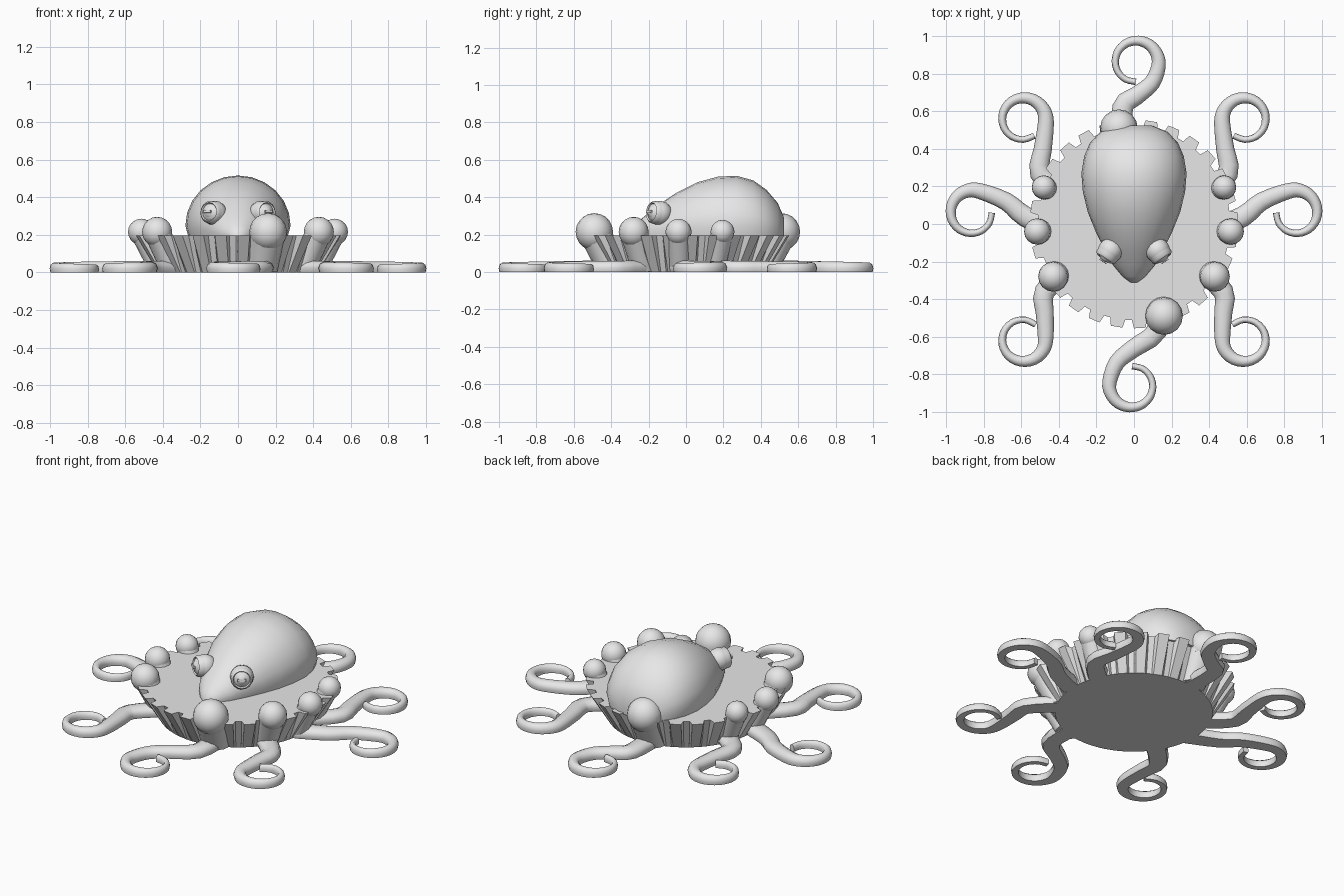
import bpy, bmesh
from math import sin, cos, pi, radians
from mathutils import Vector, Matrix

cube = bpy.data.objects.get("Cube")
if cube:
    bpy.data.objects.remove(cube, do_unlink=True)

grey = bpy.data.materials.new("plain_grey")
grey.use_nodes = True
grey.diffuse_color = (0.8, 0.8, 0.8, 1)
grey.node_tree.nodes["Principled BSDF"].inputs["Base Color"].default_value = (0.8, 0.8, 0.8, 1)


def finish(name, bm, angle=40):
    """Turn a bmesh into a named object, smooth below the given angle."""
    bmesh.ops.recalc_face_normals(bm, faces=bm.faces)
    mesh = bpy.data.meshes.new(name)
    bm.to_mesh(mesh)
    bm.free()
    mesh.materials.append(grey)
    ob = bpy.data.objects.new(name, mesh)
    bpy.context.collection.objects.link(ob)
    if angle:
        bpy.ops.object.select_all(action='DESELECT')
        ob.select_set(True)
        bpy.context.view_layer.objects.active = ob
        bpy.ops.object.shade_smooth_by_angle(angle=radians(angle))
    return ob


def loft(bm, rings):
    """Skin closed rings of points and cap both ends."""
    loops = [[bm.verts.new(p) for p in ring] for ring in rings]
    n = len(loops[0])
    for a, b in zip(loops, loops[1:]):
        for i in range(n):
            j = (i + 1) % n
            bm.faces.new((a[i], a[j], b[j], b[i]))
    bm.faces.new(loops[0])
    bm.faces.new(loops[-1])


def circle(c, r, z, n=16):
    return [(c[0] + r * cos(2 * pi * i / n), c[1] + r * sin(2 * pi * i / n), z)
            for i in range(n)]


def smooth_path(pts, steps=3):
    """Catmull-Rom samples through the given points."""
    p = [pts[0]] + pts + [pts[-1]]
    out = []
    for a, b, c, d in zip(p, p[1:], p[2:], p[3:]):
        for s in range(steps):
            t = s / steps
            out.append(0.5 * (2 * b + (c - a) * t + (2 * a - 5 * b + 4 * c - d) * t * t
                              + (3 * b - a - 3 * c + d) * t ** 3))
    return out + [pts[-1]]


# Pleated cup with a flat top
def cup():
    teeth = 28
    top, bottom = [], []
    for k in range(teeth):
        for f, r in ((0, 0.555), (0.5, 0.555), (0.6, 0.512), (0.9, 0.512)):
            a = 2 * pi * (k + f) / teeth
            top.append((r * cos(a), r * sin(a), 0.195))
            bottom.append((0.435 * cos(a), 0.435 * sin(a), 0))
    bm = bmesh.new()
    loft(bm, [bottom, top])
    finish("pleated_cup", bm, 0)


# Arm: round bulb on the rim, leaning stem, and a tapered curl on the ground
def arm(name, side, bulb, r, mids, centre, start, sweep):
    def xy(p):
        return Vector((p[0] * side, p[1]))

    top = xy(bulb)
    foot = top * 0.81
    bm = bmesh.new()
    bmesh.ops.create_uvsphere(bm, u_segments=16, v_segments=10, radius=r,
                              matrix=Matrix.Translation((top.x, top.y, 0.215)))
    finish(name + "_bulb", bm)

    bm = bmesh.new()
    loft(bm, [circle(foot, r * 0.8, 0.004), circle(foot.lerp(top, 0.25), r * 0.82, 0.055),
              circle(top, r * 0.96, 0.215)])
    finish(name + "_stem", bm)

    pts = [foot] + [xy(m) for m in mids]
    turns = 9
    for i in range(turns + 1):
        a = radians(start + sweep * i / turns)
        rad = 0.122 - 0.018 * i / turns
        pts.append(xy((centre[0] + rad * cos(a), centre[1] + rad * sin(a))))
    path = smooth_path(pts)
    rings = []
    for i, p in enumerate(path):
        t = i / (len(path) - 1)
        d = (path[min(i + 1, len(path) - 1)] - path[max(i - 1, 0)]).normalized()
        n = Vector((-d.y, d.x))
        w = 0.017 + 0.045 * (1 - t) ** 2
        h = 0.04 + 0.022 * (1 - t)
        ring = []
        for u, v in ((-0.85, 0), (-1, 0.4), (-0.8, 0.8), (-0.3, 1),
                     (0.3, 1), (0.8, 0.8), (1, 0.4), (0.85, 0)):
            q = p + n * u * w
            ring.append((q.x, q.y, v * h))
        rings.append(ring)
    bm = bmesh.new()
    loft(bm, rings)
    finish(name + "_curl", bm, 50)


# Head: cross-sections along y as (y, half width, crown height)
def head():
    sections = ((-0.31, 0.02, 0.21), (-0.28, 0.06, 0.25), (-0.22, 0.11, 0.30),
                (-0.14, 0.155, 0.365), (-0.05, 0.2, 0.425), (0.06, 0.245, 0.48),
                (0.17, 0.272, 0.51), (0.27, 0.28, 0.515), (0.36, 0.265, 0.49),
                (0.43, 0.235, 0.44), (0.49, 0.18, 0.37), (0.525, 0.09, 0.29))
    rings = []
    for y, w, z in sections:
        mid = 0.19 + (z - 0.19) * 0.18
        ring = [(-0.94 * w, y, 0.185), (0.94 * w, y, 0.185)]
        for i in range(13):
            a = pi * i / 12
            ring.append((w * cos(a), y, mid + (z - mid) * sin(a)))
        rings.append(ring)
    bm = bmesh.new()
    loft(bm, rings)
    finish("head", bm, 50)


# Eye: socket, raised lid ring, eyeball and a slot pupil
def eye(name, side):
    gaze = Vector((side * 0.55, -0.82, 0.12)).normalized()
    turn = gaze.to_track_quat('Z', 'Y').to_matrix().to_4x4()
    base = Matrix.Translation((side * 0.125, -0.14, 0.315)) @ turn
    bm = bmesh.new()
    bmesh.ops.create_uvsphere(bm, u_segments=16, v_segments=10, radius=0.066, matrix=base)
    finish(name + "_socket", bm)

    bm = bmesh.new()
    loft(bm, [[base @ Vector(p) for p in circle((0, 0), r, z)]
              for r, z in ((0.062, 0.01), (0.06, 0.045), (0.05, 0.056), (0.043, 0.045))])
    finish(name + "_lid", bm)

    bm = bmesh.new()
    bmesh.ops.create_uvsphere(bm, u_segments=16, v_segments=10, radius=0.043,
                              matrix=base @ Matrix.Translation((0, 0, 0.027)))
    finish(name + "_ball", bm)

    bm = bmesh.new()
    bmesh.ops.create_cube(bm, size=1, matrix=base @ Matrix.Translation((0, 0, 0.069))
                          @ Matrix.Diagonal((0.045, 0.014, 0.009, 1)))
    finish(name + "_pupil", bm, 0)


cup()
head()
for label, s in (("left", 1), ("right", -1)):
    eye(label + "_eye", s)
    arm("front_" + label + "_arm", s, (0.43, -0.28), 0.08,
        ((0.475, -0.36), (0.475, -0.47)), (0.59, -0.615), 170, 320)
    arm(label + "_arm", s, (0.515, -0.04), 0.07,
        ((0.58, 0.04), (0.68, 0.12)), (0.86, 0.06), 110, -290)
    arm("back_" + label + "_arm", s, (0.48, 0.195), 0.064,
        ((0.50, 0.27), (0.485, 0.40)), (0.59, 0.555), 185, -310)
arm("front_arm", 1, (0.16, -0.49), 0.1,
    ((0.12, -0.57), (0, -0.66), (-0.09, -0.735)), (-0.01, -0.86), 170, 280)
arm("back_arm", 1, (-0.08, 0.51), 0.1,
    ((-0.06, 0.62), (0.01, 0.68), (0.095, 0.75)), (0.01, 0.86), -10, 280)
